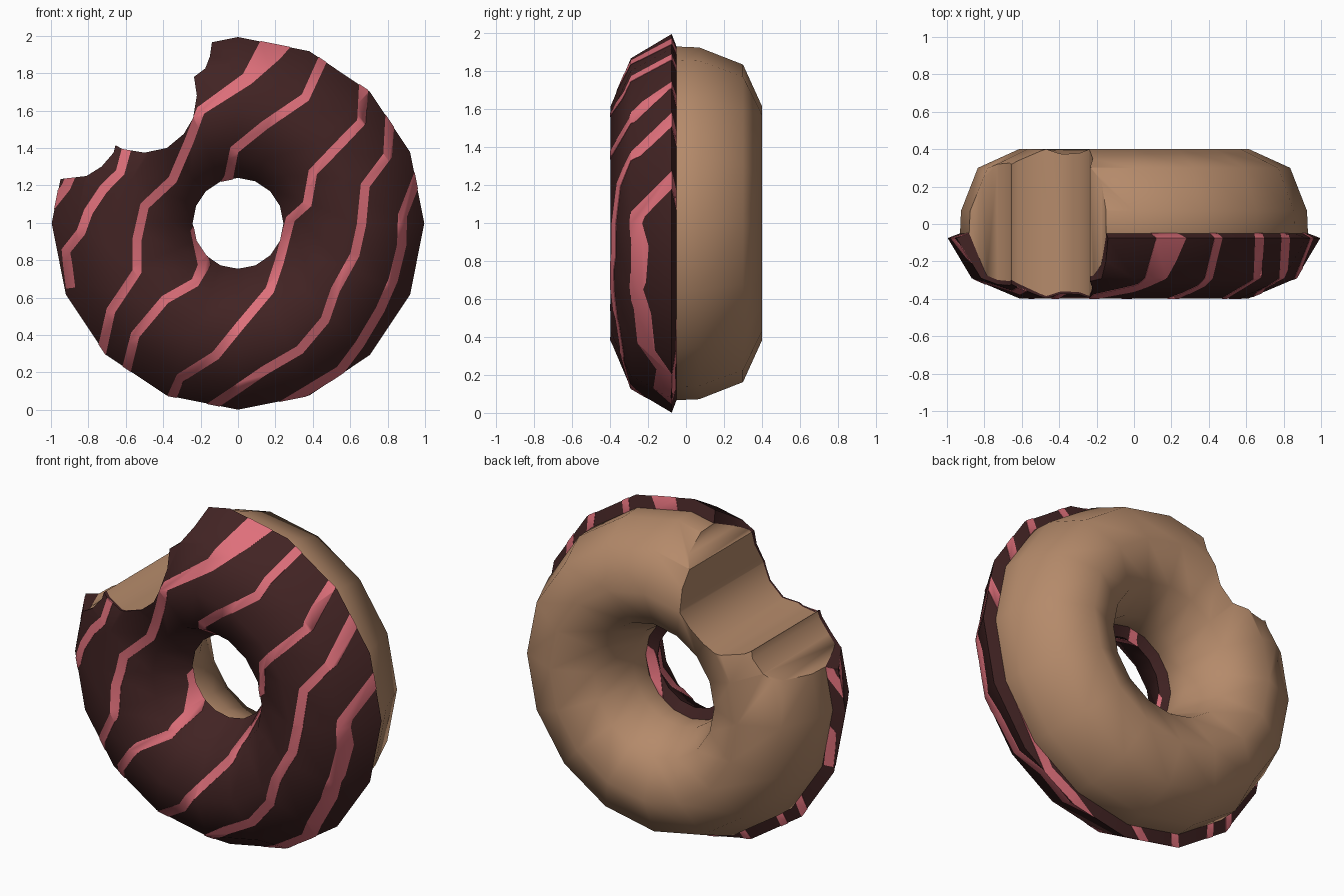
import bpy, bmesh, math
from mathutils import Vector

if "Cube" in bpy.data.objects:
    bpy.data.objects.remove(bpy.data.objects["Cube"])

CZ = 0.997   # ring centre height
SEG = 16     # sides around the ring


def material(name, rgb):
    m = bpy.data.materials.new(name)
    m.diffuse_color = (*rgb, 1)
    m.use_nodes = True
    m.node_tree.nodes["Principled BSDF"].inputs["Base Color"].default_value = m.diffuse_color
    return m


dough_mat = material("baked_dough", (0.46, 0.255, 0.145))
icing_mat = material("dark_chocolate", (0.054, 0.017, 0.017))
pink_mat = material("pink_drizzle", (0.73, 0.16, 0.195))


def add_object(name, bm, mat):
    bmesh.ops.recalc_face_normals(bm, faces=bm.faces[:])
    me = bpy.data.meshes.new(name)
    bm.to_mesh(me)
    bm.free()
    me.materials.append(mat)
    ob = bpy.data.objects.new(name, me)
    bpy.context.scene.collection.objects.link(ob)
    return ob


def ring(name, profile, mat):
    """Sweep a closed (radius, y) profile around the y axis."""
    bm = bmesh.new()
    rows = []
    for i in range(SEG):
        a = 2 * math.pi * i / SEG
        rows.append([bm.verts.new((r * math.cos(a), y, CZ + r * math.sin(a))) for r, y in profile])
    n = len(profile)
    for i in range(SEG):
        p, q = rows[i], rows[(i + 1) % SEG]
        for j in range(n):
            k = (j + 1) % n
            bm.faces.new((p[j], p[k], q[k], q[j]))
    return add_object(name, bm, mat)


def boolean(ob, cutter, operation):
    mod = ob.modifiers.new("cut", 'BOOLEAN')
    mod.object, mod.operation, mod.solver = cutter, operation, 'EXACT'


def finish(ob, angle=52):
    """Bake the modifiers and smooth by angle."""
    dg = bpy.context.evaluated_depsgraph_get()
    me = bpy.data.meshes.new_from_object(ob.evaluated_get(dg))
    ob.modifiers.clear()
    ob.data = me
    me.shade_smooth()
    me.set_sharp_from_angle(angle=math.radians(angle))


# Bite cutter: scalloped outline through the whole depth
bite = [(-0.14, 1.96), (-0.15, 1.89), (-0.175, 1.825), (-0.235, 1.78), (-0.22, 1.68),
        (-0.24, 1.56), (-0.29, 1.475), (-0.38, 1.40), (-0.50, 1.375), (-0.62, 1.395),
        (-0.655, 1.415), (-0.665, 1.375), (-0.73, 1.30), (-0.81, 1.25), (-0.94, 1.235),
        (-1.3, 1.235), (-1.3, 2.3), (-0.14, 2.3)]


def bite_cutter(mat):
    bm = bmesh.new()
    face = bm.faces.new([bm.verts.new((x, -0.6, z)) for x, z in bite])
    ext = bmesh.ops.extrude_face_region(bm, geom=[face])
    bmesh.ops.translate(bm, vec=(0, 1.2, 0),
                        verts=[v for v in ext["geom"] if isinstance(v, bmesh.types.BMVert)])
    ob = add_object("bite_cutter", bm, mat)
    ob.hide_render = True
    return ob


# Ring cross-sections (radius, y)
under = [(0.30, -0.05), (0.375, -0.28), (0.615, -0.385), (0.84, -0.275)]
dough_profile = [(0.93, -0.05), (0.925, 0.07), (0.835, 0.30), (0.615, 0.40),
                 (0.395, 0.30), (0.30, 0.07)] + under
icing_top = [(0.93, -0.05), (0.996, -0.075), (0.868, -0.29), (0.615, -0.397),
             (0.36, -0.29), (0.243, -0.08), (0.30, -0.05)]


def offset(profile, d):
    c = Vector((0.615, -0.17))
    return [tuple(Vector(p) + (Vector(p) - c).normalized() * d) for p in profile]


dough = ring("dough_ring", dough_profile, dough_mat)
icing = ring("icing", icing_top + under[1:], icing_mat)
drizzle = ring("drizzle_stripes", offset(icing_top, 0.003) + offset(icing_top, -0.004)[::-1], pink_mat)

# Drizzle centre lines seen from the front (x, z)
left_lines = [
    [(-0.89, 1.26), (-0.92, 1.19), (-0.96, 1.14)],
    [(-0.60, 1.38), (-0.63, 1.27), (-0.72, 1.18), (-0.80, 1.06), (-0.84, 0.95), (-0.92, 0.85), (-0.91, 0.77)],
    [(0.17, 1.92), (0.05, 1.77), (-0.2, 1.6), (-0.26, 1.44), (-0.35, 1.23), (-0.5, 1.09),
     (-0.54, 0.91), (-0.54, 0.74), (-0.68, 0.53), (-0.72, 0.35)],
    [(0.44, 1.845), (0.36, 1.67), (0.14, 1.52), (-0.02, 1.39), (-0.05, 1.24), (-0.23, 0.95),
     (-0.18, 0.775), (-0.23, 0.68), (-0.39, 0.59), (-0.55, 0.40), (-0.59, 0.24)],
]
right_lines = [
    [(0.67, 1.70), (0.66, 1.54), (0.545, 1.42), (0.40, 1.27), (0.37, 1.10), (0.28, 1.02),
     (0.22, 0.79), (0.17, 0.64), (0.01, 0.45), (-0.12, 0.29), (-0.31, 0.17), (-0.34, 0.10)],
    [(0.81, 1.52), (0.80, 1.36), (0.68, 1.20), (0.66, 0.99), (0.625, 0.83), (0.52, 0.64),
     (0.465, 0.48), (0.33, 0.32), (0.14, 0.21), (-0.02, 0.1), (-0.08, 0.06)],
    [(0.95, 1.22), (0.88, 1.04), (0.875, 0.88), (0.83, 0.695), (0.76, 0.535), (0.65, 0.35),
     (0.545, 0.21), (0.33, 0.08)],
]


def stripe_prism(bm, line, widths):
    """A ribbon along the line, extruded through the icing depth."""
    pts = [Vector(p) for p in line]
    pts.insert(0, pts[0] + (pts[0] - pts[1]).normalized() * 0.12)
    pts.append(pts[-1] + (pts[-1] - pts[-2]).normalized() * 0.12)
    rows = []
    for i, p in enumerate(pts):
        t = (pts[min(i + 1, len(pts) - 1)] - pts[max(i - 1, 0)]).normalized()
        n = Vector((-t.y, t.x)) * widths.get(i, 0.025)
        rows.append([bm.verts.new((q.x, y, q.y)) for q, y in
                     ((p + n, -0.6), (p - n, -0.6), (p - n, 0.1), (p + n, 0.1))])
    for a, b in zip(rows, rows[1:]):
        for j in range(4):
            k = (j + 1) % 4
            bm.faces.new((a[j], a[k], b[k], b[j]))
    bm.faces.new(rows[0])
    bm.faces.new(rows[-1][::-1])


# Wider blobs where the drizzle pools, by line and point
pools = {2: {0: 0.075, 1: 0.07, 2: 0.035}, 3: {7: 0.035}}
bm = bmesh.new()
for i, line in enumerate(left_lines + right_lines):
    stripe_prism(bm, line, pools.get(i, {}))
stripes = add_object("stripe_cutter", bm, pink_mat)
stripes.hide_render = True
boolean(drizzle, stripes, 'INTERSECT')

# Take the bite out of every layer, each cut in its own colour
cutters = [stripes]
for ob, mat in ((dough, dough_mat), (icing, icing_mat), (drizzle, pink_mat)):
    cutter = bite_cutter(mat)
    cutters.append(cutter)
    boolean(ob, cutter, 'DIFFERENCE')
for ob in (dough, icing, drizzle):
    finish(ob)
for c in cutters:
    bpy.data.objects.remove(c)
